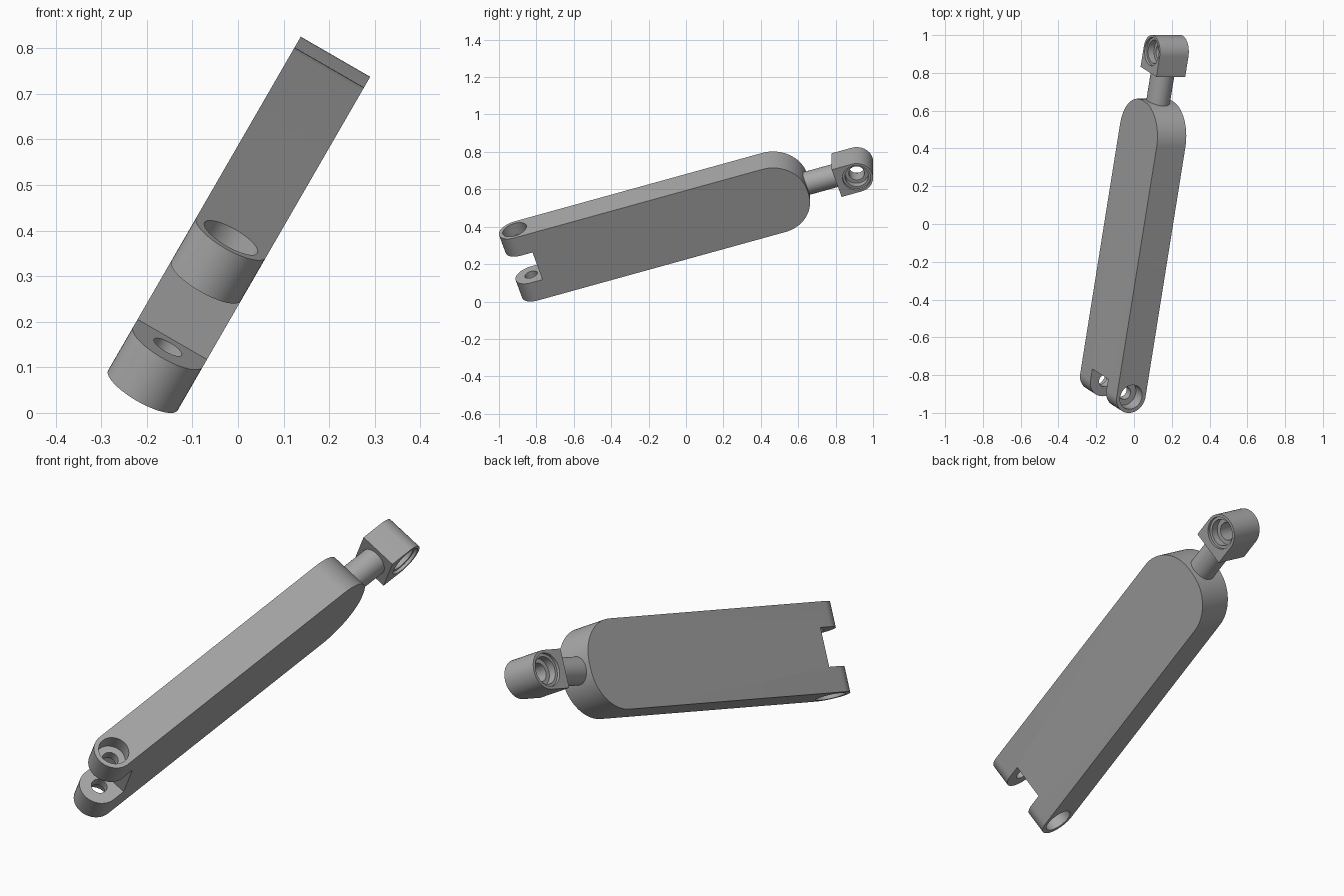
import bpy
import math
from mathutils import Matrix, Vector

cube = bpy.data.objects.get("Cube")
if cube:
    bpy.data.objects.remove(cube, do_unlink=True)

grey = bpy.data.materials.new("grey_metal")
grey.use_nodes = True
colour = (0.40, 0.40, 0.40, 1)
grey.diffuse_color = colour
grey.node_tree.nodes["Principled BSDF"].inputs["Base Color"].default_value = colour

# Local axes: across the thickness, along the length, across the width
tilt = math.radians(17.7)
s, c = math.sin(tilt), math.cos(tilt)
side = Vector((math.sqrt(0.75), 0, -0.5))
up = Vector((0.5, 0, math.sqrt(0.75)))
along = Vector((0, c, 0)) + up * s
wide = Vector((0, -s, 0)) + up * c
frame = Matrix((side, along, wide)).transposed().to_4x4()
frame.translation = side * -0.21 + wide * 0.393 + Vector((0, 0, -0.009))

R = 0.088        # half thickness
HALF = 0.203     # half body width
TAIL = -0.772    # fork pin position
EYE = 1.083      # rod eye position


def arc(cx, cy, r, start, end, n=24):
    angles = [math.radians(start + (end - start) * i / n) for i in range(n + 1)]
    return [(cx + r * math.cos(a), cy + r * math.sin(a)) for a in angles]


def prism(name, outline, low, high, axis):
    """Extrude a 2D outline along one local axis."""
    place = {"side": lambda p, h: (h, p[0], p[1]),
             "along": lambda p, h: (p[0], h, p[1]),
             "wide": lambda p, h: (p[0], p[1], h)}[axis]
    n = len(outline)
    verts = [place(p, h) for h in (low, high) for p in outline]
    faces = [list(range(n))[::-1], list(range(n, 2 * n))]
    faces += [(i, (i + 1) % n, n + (i + 1) % n, n + i) for i in range(n)]
    if axis == "along":
        faces = [list(f)[::-1] for f in faces]
    mesh = bpy.data.meshes.new(name)
    mesh.from_pydata(verts, [], faces)
    mesh.materials.append(grey)
    ob = bpy.data.objects.new(name, mesh)
    bpy.context.collection.objects.link(ob)
    return ob


def disc(x, y, r):
    return arc(x, y, r, 0, 360, 48)[:-1]


def activate(ob):
    bpy.ops.object.select_all(action="DESELECT")
    ob.select_set(True)
    bpy.context.view_layer.objects.active = ob


def combine(ob, tool, operation="DIFFERENCE"):
    """Apply a boolean and discard its tool."""
    tool.hide_render = True
    activate(ob)
    mod = ob.modifiers.new("shape", "BOOLEAN")
    mod.operation = operation
    mod.solver = "EXACT"
    mod.object = tool
    bpy.ops.object.modifier_apply(modifier=mod.name)
    bpy.data.objects.remove(tool, do_unlink=True)


def finish(ob):
    ob.data.transform(frame)
    activate(ob)
    bpy.ops.object.shade_smooth_by_angle(angle=math.radians(30))


# Body: rounded head and a slotted fork, with round fork tips
r, head = 0.19, 0.618
slot, floor = 0.088, -0.708
outline = [(-1, -HALF)] + arc(head, r - HALF, r, -90, 0) + arc(head, HALF - r, r, 0, 90)
outline += [(-1, HALF), (-1, slot), (floor, slot), (floor, -slot), (-1, -slot)]
body = prism("body", outline, -0.2, 0.2, "side")
plan = arc(0, TAIL, R, 180, 360) + [(R, 1), (-R, 1)]
combine(body, prism("plan_tool", plan, -0.3, 0.3, "wide"), "INTERSECT")

# Fork pin hole with a counterbore on each outer face
combine(body, prism("pin_tool", disc(0, TAIL, 0.035), -0.3, 0.3, "wide"))
for sign in (-1, 1):
    low, high = sorted((sign * 0.133, sign * 0.3))
    combine(body, prism("bore_tool", disc(0, TAIL, 0.067), low, high, "wide"))
finish(body)

# Rod
rod = prism("rod", disc(0, 0, 0.063), 0.7, 0.98, "along")
finish(rod)

# Rod eye: square block with a round tip and a stepped hole
eye = prism("rod_eye", [(0.971, -R)] + arc(EYE, 0, R, -90, 90) + [(0.971, R)], -R, R, "side")
combine(eye, prism("eye_hole_tool", disc(EYE, 0, 0.042), -0.2, 0.2, "side"))
for radius, inner in ((0.062, 0.038), (0.075, 0.074)):
    for sign in (-1, 1):
        low, high = sorted((sign * inner, sign * 0.2))
        combine(eye, prism("step_tool", disc(EYE, 0, radius), low, high, "side"))
finish(eye)
